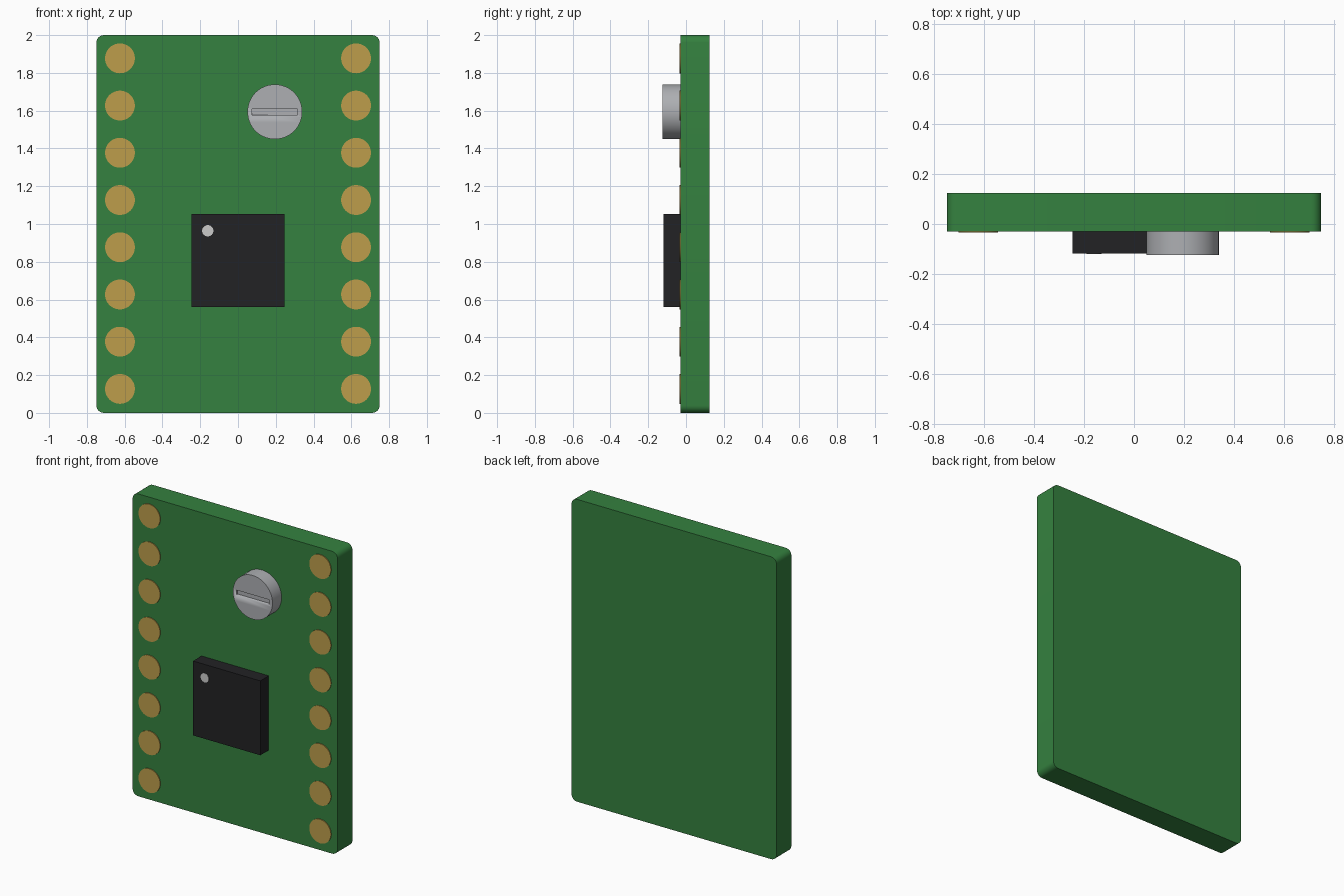
import bpy, bmesh, math
from mathutils import Matrix, Vector

if "Cube" in bpy.data.objects:
    bpy.data.objects.remove(bpy.data.objects["Cube"])

BOARD_FRONT, BOARD_BACK = -0.03, 0.125


def material(name, rgb):
    m = bpy.data.materials.new(name)
    m.diffuse_color = (*rgb, 1)
    m.use_nodes = True
    m.node_tree.nodes["Principled BSDF"].inputs["Base Color"].default_value = m.diffuse_color
    return m


green = material("green", (0.035, 0.22, 0.05))
gold = material("gold", (0.51, 0.34, 0.07))
black = material("black", (0.016, 0.016, 0.018))
white = material("white", (0.75, 0.75, 0.72))
metal = material("metal", (0.42, 0.43, 0.45))


def finish(bm, name, mat):
    mesh = bpy.data.meshes.new(name)
    bm.to_mesh(mesh)
    bm.free()
    ob = bpy.data.objects.new(name, mesh)
    bpy.context.collection.objects.link(ob)
    if mat:
        mesh.materials.append(mat)
    bpy.ops.object.select_all(action='DESELECT')
    bpy.context.view_layer.objects.active = ob
    ob.select_set(True)
    bpy.ops.object.shade_smooth_by_angle(angle=math.radians(35))
    return ob


def box(name, x, y, z, mat, corner=0):
    """Box from (min, max) ranges, optionally rounding the edges along y."""
    bm = bmesh.new()
    bmesh.ops.create_cube(bm, size=1)
    for v in bm.verts:
        v.co = Vector(r[0] if c < 0 else r[1] for c, r in zip(v.co, (x, y, z)))
    if corner:
        edges = [e for e in bm.edges
                 if abs(e.verts[0].co.y - e.verts[1].co.y) > 1e-4]
        bmesh.ops.bevel(bm, geom=edges, offset=corner, segments=6,
                        profile=0.5, affect='EDGES')
    return finish(bm, name, mat)


def disc(name, x, z, radius, y0, y1, mat, sides=48):
    """Cylinder with its axis along y."""
    bm = bmesh.new()
    place = Matrix.Translation((x, (y0 + y1) / 2, z)) @ Matrix.Rotation(math.pi / 2, 4, 'X')
    bmesh.ops.create_cone(bm, cap_ends=True, segments=sides, radius1=radius,
                          radius2=radius, depth=y1 - y0, matrix=place)
    return finish(bm, name, mat)


# Circuit board with rounded corners
box("board", (-0.75, 0.75), (BOARD_FRONT, BOARD_BACK), (0, 2), green, corner=0.04)

# Two columns of solder pads
for side, x in (("left", -0.625), ("right", 0.625)):
    for i in range(8):
        disc(f"{side}_pad_{i + 1}", x, 0.127 + 0.25 * i, 0.079,
             BOARD_FRONT - 0.005, BOARD_FRONT + 0.005, gold)

# Chip with its pin-one dot
box("chip", (-0.246, 0.246), (-0.118, BOARD_FRONT), (0.56, 1.052), black)
disc("chip_dot", -0.16, 0.964, 0.03, -0.12, -0.114, white, sides=32)

# Adjustment screw with a shallow slot cut into its face
screw = disc("adjustment_screw", 0.195, 1.594, 0.145, -0.125, BOARD_FRONT, metal, sides=64)
cutter = box("slot_cutter", (0.075, 0.315), (-0.2, -0.11), (1.578, 1.61), None)
cutter.hide_render = True
cutter.hide_set(True)
cut = screw.modifiers.new("slot", 'BOOLEAN')
cut.operation = 'DIFFERENCE'
cut.solver = 'EXACT'
cut.object = cutter
